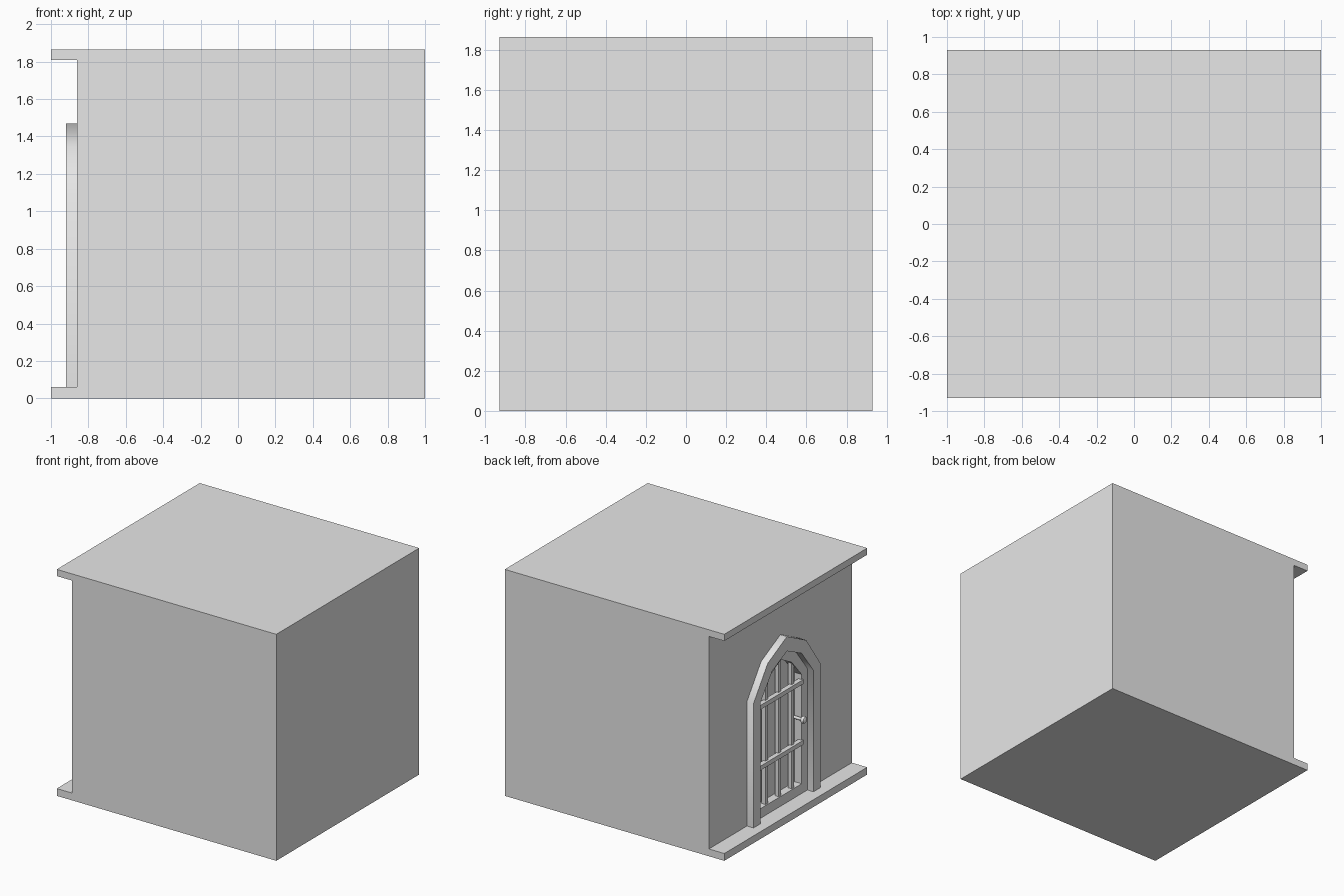
import bpy, bmesh, math

cube = bpy.data.objects.get("Cube")
if cube:
    bpy.data.objects.remove(cube)

grey = bpy.data.materials.new("light_grey")
grey.use_nodes = True
GREY = (0.8, 0.8, 0.8, 1)
grey.diffuse_color = GREY
grey.node_tree.nodes["Principled BSDF"].inputs["Base Color"].default_value = GREY

WALL, FLOOR, NICHE = -0.86, 0.06, -0.80


def finish(name, bm):
    bmesh.ops.recalc_face_normals(bm, faces=bm.faces)
    mesh = bpy.data.meshes.new(name)
    bm.to_mesh(mesh)
    bm.free()
    mesh.materials.append(grey)
    obj = bpy.data.objects.new(name, mesh)
    bpy.context.collection.objects.link(obj)
    return obj


def prism(name, points, shift):
    """Extrude a closed outline along a vector."""
    bm = bmesh.new()
    face = bm.faces.new([bm.verts.new(p) for p in points])
    new = bmesh.ops.extrude_face_region(bm, geom=[face])["geom"]
    bmesh.ops.translate(bm, vec=shift, verts=[v for v in new if isinstance(v, bmesh.types.BMVert)])
    return finish(name, bm)


def box(name, x, y, z):
    return prism(name, [(x[0], y[0], z[0]), (x[0], y[1], z[0]),
                        (x[0], y[1], z[1]), (x[0], y[0], z[1])], (x[1] - x[0], 0, 0))


def arch(half, base):
    """Mirror half of a pointed arch; the last point is the apex."""
    side = [(half[0][0], base)] + half
    return side + [(-y, z) for y, z in reversed(side[:-1])]


def arch_band(name, outer, inner, x0, x1, sill):
    """Ring between two arches, with its foot closed by an optional sill."""
    outline = outer + inner[::-1]
    if sill:
        # the outline returns along the sill as one thin separate bar
        low, top = outer[0][1], inner[0][1]
        box("door_bottom_rail", (x0, x1), (-outer[0][0], outer[0][0]), (low, top))
    return prism(name, [(x0, y, z) for y, z in outline], (x1 - x0, 0, 0))


def smooth(obj, degrees):
    bpy.ops.object.select_all(action="DESELECT")
    obj.select_set(True)
    bpy.context.view_layer.objects.active = obj
    bpy.ops.object.shade_smooth_by_angle(angle=math.radians(degrees))


outer = arch([(0.435, 1.085), (0.25, 1.345), (0, 1.47)], FLOOR)
middle = arch([(0.345, 1.06), (0.19, 1.26), (0, 1.35)], FLOOR)
inner = arch([(0.27, 1.04), (0.14, 1.19), (0, 1.265)], 0.14)

# Body with overhanging roof and floor ledges on the door side
profile = [(-1, 0), (1, 0), (1, 1.865), (-1, 1.865), (-1, 1.81),
           (WALL, 1.81), (WALL, FLOOR), (-1, FLOOR)]
body = prism("building_body", [(x, -0.93, z) for x, z in profile], (0, 1.86, 0))

# Shallow niche behind the door grille
cutter = prism("niche_cutter", [(WALL - 0.1, y, z) for y, z in inner], (NICHE - WALL + 0.1, 0, 0))
cutter.hide_render = True
cutter.hide_viewport = True
cut = body.modifiers.new("niche", "BOOLEAN")
cut.operation = "DIFFERENCE"
cut.solver = "EXACT"
cut.object = cutter

# Arched surround and door leaf
smooth(arch_band("arch_surround", outer, middle, -0.92, WALL + 0.01, False), 60)
arch_band("door_stiles", middle, inner, WALL - 0.005, NICHE, True)

# Grille bars and cross rails
for y, top in ((-0.17, 1.18), (0, 1.28), (0.17, 1.18)):
    box("grille_bar", (-0.855, -0.82), (y - 0.016, y + 0.016), (0.13, top))
for z in (0.48, 0.98):
    box("grille_rail", (-0.875, -0.835), (-0.28, 0.28), (z - 0.018, z + 0.018))


# Round door knob, turned along x
def turned(name, sections, y, z):
    bm = bmesh.new()
    rings = [[bm.verts.new((x, y + r * math.cos(a), z + r * math.sin(a)))
              for a in (math.tau * i / 12 for i in range(12))] for x, r in sections]
    for a, b in zip(rings, rings[1:]):
        for i in range(12):
            j = (i + 1) % 12
            bm.faces.new((a[i], a[j], b[j], b[i]))
    bm.faces.new(rings[0])
    bm.faces.new(rings[-1])
    smooth(finish(name, bm), 40)


turned("door_knob", [(NICHE, 0.012), (-0.875, 0.012), (-0.88, 0.025),
                     (-0.893, 0.03), (-0.907, 0.025), (-0.914, 0.012)], -0.255, 0.68)
